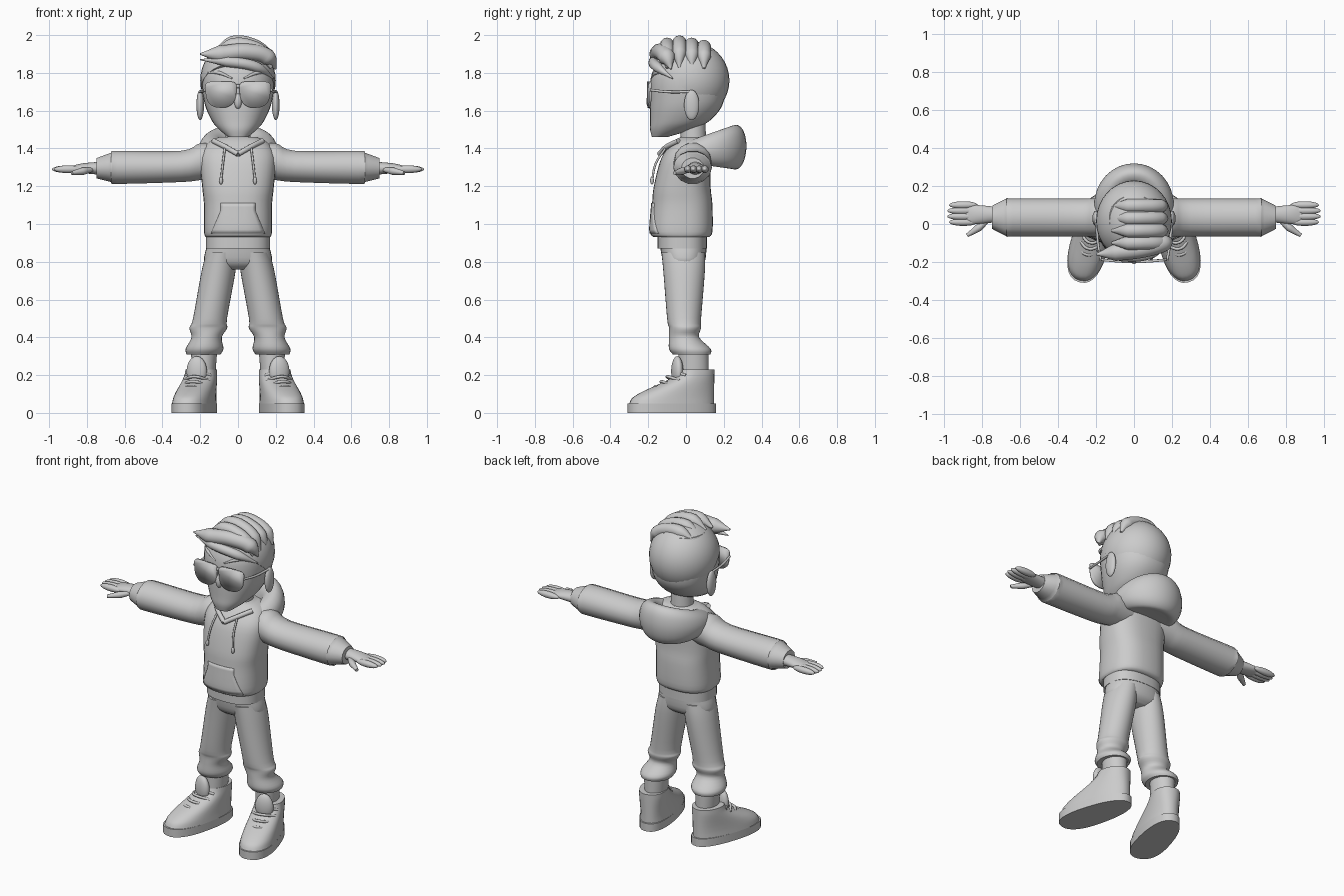
import bpy, bmesh
from math import sin, cos, pi, tau, copysign, radians
from mathutils import Matrix, Vector
from mathutils.bvhtree import BVHTree

if "Cube" in bpy.data.objects:
    bpy.data.objects.remove(bpy.data.objects["Cube"])

clay = bpy.data.materials.new("light grey clay")
clay.use_nodes = True
clay.diffuse_color = (.6, .6, .6, 1)
clay.node_tree.nodes["Principled BSDF"].inputs["Base Color"].default_value = clay.diffuse_color


def finish(name, mesh, mirror=False, matrix=None, thickness=None):
    """Place and shade a mesh, then mirror or thicken it if asked."""
    if matrix:
        mesh.transform(matrix)
    mesh.materials.clear()
    mesh.materials.append(clay)
    mesh.shade_smooth()
    mesh.set_sharp_from_angle(angle=radians(45))
    obj = bpy.data.objects.new(name, mesh)
    bpy.context.collection.objects.link(obj)
    if mirror:
        obj.modifiers.new("Mirror", 'MIRROR').use_mirror_merge = False
    if thickness:
        solid = obj.modifiers.new("Thickness", 'SOLIDIFY')
        solid.thickness = thickness
        solid.offset = 0
    return obj


def from_bmesh(name, bm, **options):
    bmesh.ops.recalc_face_normals(bm, faces=bm.faces)
    mesh = bpy.data.meshes.new(name)
    bm.to_mesh(mesh)
    bm.free()
    return finish(name, mesh, **options)


def rounded(angle, power):
    """Point on a unit superellipse."""
    return [copysign(abs(f) ** (2 / power), f) for f in (cos(angle), sin(angle))]


def smooth_rows(rows, steps):
    """Catmull-Rom interpolation of loft rows."""
    rows = [Vector(row) for row in rows]
    padded = [rows[0], *rows, rows[-1]]
    out = []
    for a, b, c, d in zip(padded, padded[1:], padded[2:], padded[3:]):
        for s in range(steps):
            t = s / steps
            bend = 2 * a - 5 * b + 4 * c - d
            out.append(b + t / 2 * (c - a + t * (bend + t * (3 * (b - c) + d - a))))
    return out + [rows[-1]]


def loft(name, rows, along='Z', centre=lambda position: 0, sides=32, power=2, taper=0, **options):
    """Skin rounded rings; a row is position, half width, low side, high side, optional slope."""
    bm = bmesh.new()
    rings = []
    for position, half, low, high, *slope in smooth_rows(rows, 4):
        ring = []
        for k in range(sides):
            u, v = rounded(tau * k / sides, power)
            depth = (high - low) / 2 * v
            across = centre(position) + half * u * (1 - taper * v)
            other = (low + high) / 2 + depth
            height = position + sum(slope) * depth
            ring.append(bm.verts.new((across, other, height) if along == 'Z' else (height, across, other)))
        rings.append(ring)
    for lower, upper in zip(rings, rings[1:]):
        for k in range(sides):
            bm.faces.new((lower[k - 1], lower[k], upper[k], upper[k - 1]))
    bm.faces.new(rings[0])
    bm.faces.new(rings[-1])
    return from_bmesh(name, bm, **options)


def tube(name, points, radius, tip=1, **options):
    """Round strand through the points, narrowed at both ends by tip."""
    curve = bpy.data.curves.new(name, 'CURVE')
    curve.dimensions = '3D'
    curve.bevel_depth = radius
    curve.resolution_u = 8
    curve.use_fill_caps = True
    strand = curve.splines.new('BEZIER')
    strand.bezier_points.add(len(points) - 1)
    for knot, point in zip(strand.bezier_points, points):
        knot.co = point
        knot.handle_left_type = knot.handle_right_type = 'AUTO'
        knot.radius = tip if point in (points[0], points[-1]) else 1
    source = bpy.data.objects.new(name, curve)
    bpy.context.collection.objects.link(source)
    graph = bpy.context.evaluated_depsgraph_get()
    mesh = bpy.data.meshes.new_from_object(source.evaluated_get(graph))
    bpy.data.objects.remove(source)
    bpy.data.curves.remove(curve)
    return finish(name, mesh, **options)


def ball(name, centre, radii, matrix=Matrix(), cut=None, **options):
    """Ellipsoid, optionally keeping only the side of a plane that its normal points to."""
    bm = bmesh.new()
    place = Matrix.Translation(centre) @ Matrix.Diagonal((*radii, 1))
    bmesh.ops.create_uvsphere(bm, u_segments=32, v_segments=20, radius=1, matrix=matrix @ place)
    if cut:
        point, normal = cut
        bmesh.ops.bisect_plane(bm, geom=[*bm.verts, *bm.edges, *bm.faces],
                               plane_co=point, plane_no=normal, clear_inner=True)
        bmesh.ops.holes_fill(bm, edges=[e for e in bm.edges if e.is_boundary])
    return from_bmesh(name, bm, **options)


def front_finder(obj):
    """Give a function that puts a point just on the front surface at x, z."""
    tree = BVHTree.FromPolygons([v.co for v in obj.data.vertices], [p.vertices for p in obj.data.polygons])
    return lambda x, z: tree.ray_cast(Vector((x, -2, z)), Vector((0, 1, 0)))[0]


# Hoodie body and hem
body = loft("hoodie_body", [
    (.93, .17, -.17, .12), (.96, .18, -.19, .14), (1.1, .18, -.18, .14), (1.2, .19, -.17, .13),
    (1.35, .2, -.13, .13), (1.43, .16, -.07, .13), (1.46, .1, -.03, .11)], power=2.5)
loft("hoodie_hem", [(.87, .17, -.15, .11), (.94, .17, -.15, .11)], power=2.5)

# Front pocket laid over the belly, narrowing along its slanted openings
on_body = front_finder(body)
bm = bmesh.new()
columns = range(-6, 7)
grid = []
for row in range(9):
    z = .95 + .02 * row
    half = .14 - .05 * min(1, row / 6)
    grid.append([bm.verts.new(on_body(half * c / 6, z)) for c in columns])
for lower, upper in zip(grid, grid[1:]):
    for c in columns[1:]:
        k = c + 6
        bm.faces.new((lower[k - 1], lower[k], upper[k], upper[k - 1]))
from_bmesh("front_pocket", bm, thickness=.01)

# Hood lying on the back: a tilted roll around the neck
hood_rows = []
for step in range(9):
    angle = pi - step * pi / 5
    reach, lift = .14 + .07 * cos(angle), sin(angle)
    hood_rows.append((1.39 + .08 * lift, reach, .09 - reach, .11 + reach, .1 + .25 * lift))
loft("hood", hood_rows)
tube("hood_front_edge", [(.13, -.04, 1.44), (.07, -.1, 1.41), (0, -.14, 1.37)], .014, mirror=True)
tube("drawstring", [(.07, -.11, 1.4), (.08, -.16, 1.32), (.09, -.18, 1.23)], .006, mirror=True)
ball("drawstring_tip", (.09, -.18, 1.23), (.01, .01, .02), mirror=True)

# Sleeves and hands
loft("sleeve", [(.1, .09, 1.24, 1.42), (.2, .1, 1.23, 1.43), (.3, .1, 1.22, 1.39), (.64, .1, 1.21, 1.39),
                (.67, .1, 1.22, 1.38), (.75, .06, 1.24, 1.35)],
     along='X', centre=lambda x: .035, sides=14, mirror=True)
loft("palm", [(.72, .04, 1.26, 1.33), (.83, .05, 1.27, 1.32), (.9, .05, 1.28, 1.3)],
     along='X', centre=lambda x: .05, mirror=True)
for i, finger in enumerate(("index", "middle", "ring", "little")):
    reach = .09 - .01 * abs(i - 1.5)
    ball(finger + "_finger", (.9, .01 + .03 * i, 1.29), (reach, .02, .02), mirror=True)
tube("thumb", [(.76, .03, 1.29), (.82, -.02, 1.28), (.88, -.06, 1.27)], .02, tip=.5, mirror=True)

# Trousers with gathered ankles
loft("trouser_seat", [(.9, .16, -.14, .11), (.8, .18, -.12, .1), (.76, .12, -.08, .06)], power=2.3)
loft("trouser_leg", [
    (.85, .08, -.13, .1), (.75, .09, -.12, .1), (.5, .09, -.1, .08), (.45, .1, -.09, .08),
    (.4, .08, -.09, .07), (.34, .1, -.09, .13), (.31, .09, -.07, .13)],
     centre=lambda z: .085 + .18 * (.85 - z), mirror=True)
loft("sock", [(.2, .06, -.04, .12), (.33, .07, -.04, .12)], centre=lambda z: .18, mirror=True)

# Shoes, turned outward, with the toe sloping up to the ankle
turned = dict(matrix=Matrix.Translation((.19, .06, 0)) @ Matrix.Rotation(radians(15), 4, 'Z'), mirror=True)
loft("shoe_sole", [(0, .1, -.38, .1), (.05, .1, -.38, .1)], power=2.4, taper=.1, **turned)
upper_rows = []
for step in range(7):
    t = step / 6
    upper_rows.append((.05 + .18 * t, .1 - .02 * t, -.1 - .27 * cos(t * pi / 2) ** 2, .09))
loft("shoe_upper", upper_rows, power=2.3, taper=.1, **turned)
ball("shoe_tongue", (0, -.11, .22), (.055, .03, .08), **turned)
for i in range(4):
    y, z = -.23 + .033 * i, .14 + .026 * i
    tube("shoe_lace", [(-.07, y + .05, z - .02), (0, y, z), (.07, y + .05, z - .02)], .008, **turned)

# Neck and head
loft("neck", [(1.38, .07, -.03, .11), (1.58, .06, -.03, .1)])
head = loft("head", [
    (1.46, .05, -.18, -.1), (1.5, .1, -.19, .03), (1.55, .14, -.19, .13), (1.65, .18, -.19, .2),
    (1.8, .19, -.18, .19), (1.92, .13, -.1, .15)], power=2.2)
on_face = front_finder(head)
ball("nose", (0, -.19, 1.65), (.02, .02, .04))
ball("ear", (.2, .03, 1.63), (.02, .04, .08), mirror=True)
tube("eyebrow", [on_face(x, z) for x, z in ((.03, 1.77), (.1, 1.8), (.16, 1.8))], .01, tip=.4, mirror=True)

# Sunglasses: flat-topped lenses that narrow downward
bm = bmesh.new()
rim = []
for step in range(32):
    angle = tau * step / 32
    u, v = rounded(angle, 5 if sin(angle) > 0 else 2.5)
    x = .09 + .08 * u * (1 + .1 * v)
    rim.append(bm.verts.new((x, .4 * x * x - .2, 1.685 + .07 * v)))
bm.faces.new(rim)
from_bmesh("sunglass_lens", bm, mirror=True, thickness=.012)
ball("sunglass_bridge", (0, -.2, 1.73), (.02, .006, .01))
tube("sunglass_arm", [(.175, -.19, 1.71), (.19, -.1, 1.7), (.2, .02, 1.7)], .007, mirror=True)

# Hair cap with a slanted hairline
ball("hair_cap", (0, .015, 1.76), (.2, .215, .21), cut=((0, 0, 1.71), (0, .8, 1)))

# Swept fringe and locks combed over the crown
tube("fringe_upper", [(-.2, -.16, 1.9), (-.1, -.15, 1.9), (.06, -.13, 1.91), (.16, -.1, 1.88), (.2, -.08, 1.82)],
     .045, tip=.1)
tube("fringe_lower", [(-.2, -.14, 1.87), (-.06, -.17, 1.86), (.1, -.15, 1.83), (.19, -.07, 1.77)], .028, tip=.1)
for i in range(4):
    arc = [radians(130 - 30 * k) for k in range(5)]
    rise = .16 - .012 * abs(i - 1)
    tube("hair_lock", [(.18 * cos(a), .065 * i - .1, 1.8 + rise * sin(a)) for a in arc], .038, tip=.2)
